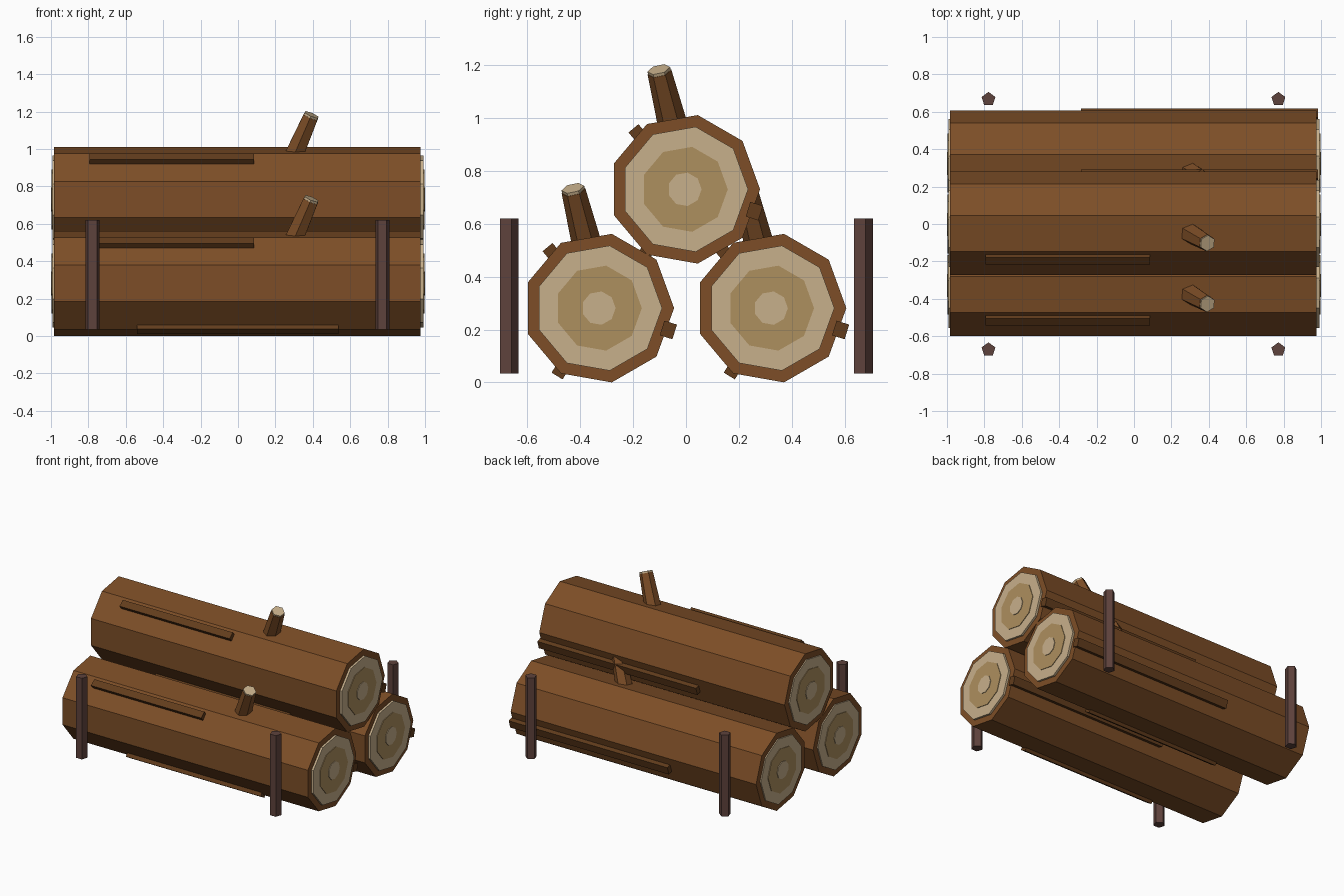
import bpy, bmesh, math
from mathutils import Vector, Matrix

if "Cube" in bpy.data.objects:
    bpy.data.objects.remove(bpy.data.objects["Cube"])


def material(name, r, g, b):
    m = bpy.data.materials.new(name)
    m.diffuse_color = [(c / 255) ** 2.2 for c in (r, g, b)] + [1]
    m.use_nodes = True
    m.node_tree.nodes["Principled BSDF"].inputs["Base Color"].default_value = m.diffuse_color
    return m


BARK = material("bark", 124, 79, 43)
RIDGE = material("dark_bark", 98, 63, 34)
PALE = material("pale_wood", 198, 174, 138)
RING = material("ring_wood", 172, 142, 95)
STAKE = material("stake_wood", 94, 68, 62)


def finish(name, bm, mat):
    bmesh.ops.recalc_face_normals(bm, faces=bm.faces)
    mesh = bpy.data.meshes.new(name)
    bm.to_mesh(mesh)
    bm.free()
    mesh.materials.append(mat)
    obj = bpy.data.objects.new(name, mesh)
    bpy.context.collection.objects.link(obj)


def prism(name, p0, p1, r0, r1, sides, mat):
    """Tapered prism from p0 to p1, first corner towards +y."""
    p0, p1 = Vector(p0), Vector(p1)
    axis = (p1 - p0).normalized()
    u = Vector((0, 1, 0))
    u = (u - axis * u.dot(axis)).normalized()
    v = axis.cross(u)
    bm = bmesh.new()
    loops = []
    for p, r in ((p0, r0), (p1, r1)):
        loops.append([bm.verts.new(p + r * (u * math.cos(a) + v * math.sin(a)))
                      for a in (2 * math.pi * i / sides for i in range(sides))])
    low, high = loops
    bm.faces.new(low)
    bm.faces.new(high)
    for i in range(sides):
        j = (i + 1) % sides
        bm.faces.new((low[i], low[j], high[j], high[i]))
    finish(name, bm, mat)


def strip(name, cy, cz, angle, x0, x1, width):
    """Raised bark ridge lying along the log at the given angle."""
    a = math.radians(angle)
    bm = bmesh.new()
    bmesh.ops.create_cube(bm, size=1, matrix=(
        Matrix.Translation(((x0 + x1) / 2, cy + 0.276 * math.cos(a), cz + 0.276 * math.sin(a)))
        @ Matrix.Rotation(a, 4, 'X')
        @ Matrix.Diagonal((x1 - x0, 0.05, width, 1))))
    finish(name, bm, RIDGE)


def log(tag, cy, cz):
    prism(tag + "_log", (-0.984, cy, cz), (0.977, cy, cz), 0.285, 0.285, 9, BARK)
    # stepped growth rings on both ends
    for side, s in (("left", -1), ("right", 1)):
        for part, r, x, mat in (("outer_ring", 0.24, 0.992, PALE),
                                ("middle_ring", 0.163, 0.996, RING),
                                ("heart", 0.064, 1.0, PALE)):
            prism(f"{tag}_{side}_{part}", (s * 0.96, cy, cz), (s * x, cy, cz), r, r, 9, mat)
    # bark ridges
    strip(tag + "_front_ridge", cy, cz, 130, -0.795, 0.085, 0.049)
    strip(tag + "_under_ridge", cy, cz, 238.5, -0.54, 0.537, 0.049)
    strip(tag + "_back_ridge", cy, cz, -17.4, -0.283, 0.985, 0.058)
    # cut branch stub with a pale tip
    base, top = Vector((0.27, cy - 0.027, cz + 0.17)), Vector((0.392, cy - 0.097, cz + 0.45))
    d = (top - base).normalized()
    prism(tag + "_branch_stub", base, top - d * 0.008, 0.06, 0.046, 6, BARK)
    prism(tag + "_branch_tip", top - d * 0.012, top + d * 0.004, 0.044, 0.044, 6, PALE)


log("front", -0.33, 0.281)
log("back", 0.321, 0.281)
log("top", -0.005, 0.73)

# retaining stakes
for row, y in (("front", -0.672), ("back", 0.667)):
    for side, x in (("left", -0.778), ("right", 0.772)):
        prism(f"{row}_{side}_stake", (x, y, 0.034), (x, y, 0.62), 0.039, 0.039, 5, STAKE)
